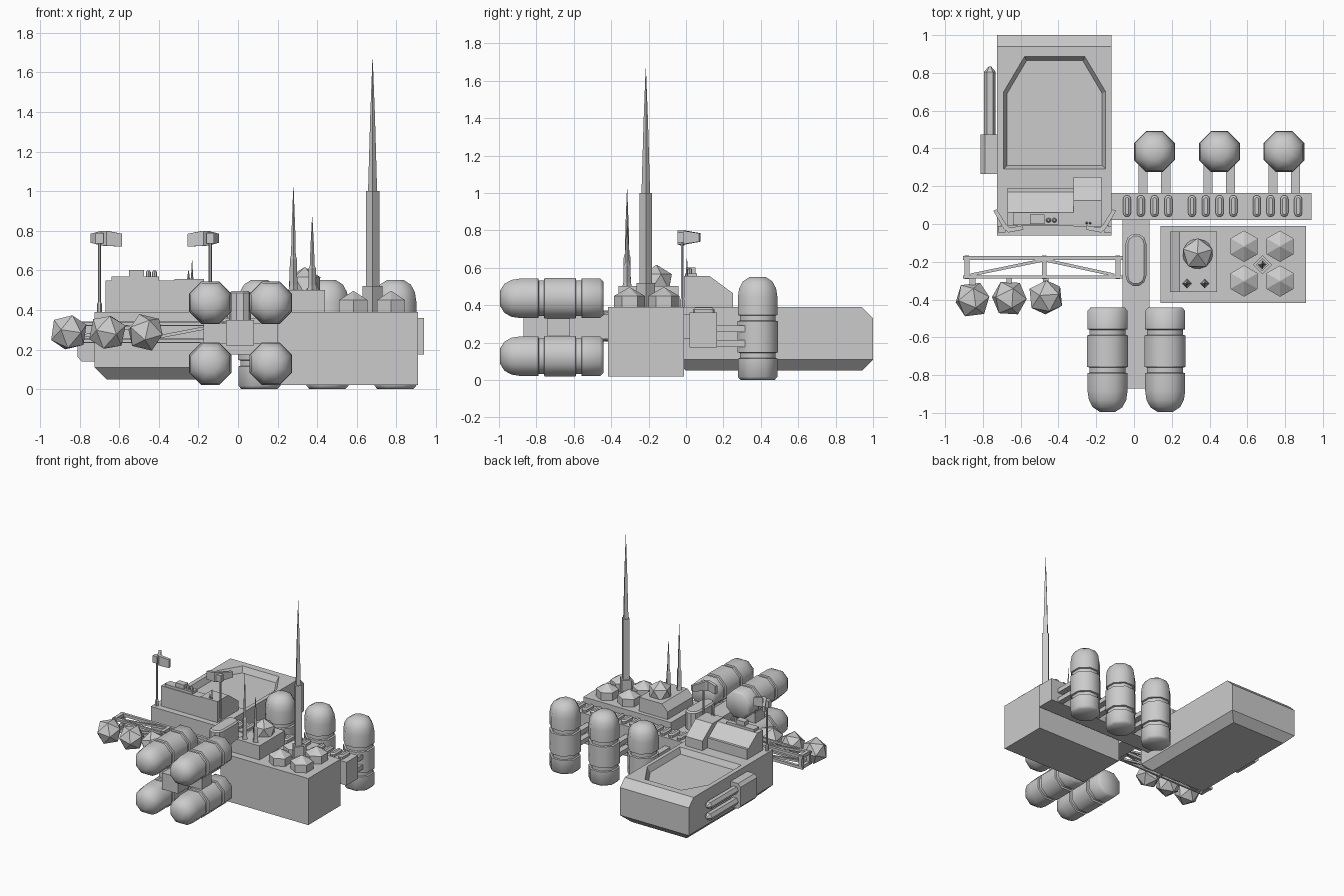
import bpy, bmesh, math
from mathutils import Vector, Matrix, Euler

if "Cube" in bpy.data.objects:
    bpy.data.objects.remove(bpy.data.objects["Cube"])


def finish(name, bm, smooth=None):
    bmesh.ops.recalc_face_normals(bm, faces=bm.faces)
    me = bpy.data.meshes.new(name)
    bm.to_mesh(me)
    bm.free()
    ob = bpy.data.objects.new(name, me)
    bpy.context.collection.objects.link(ob)
    if smooth:
        me.shade_smooth()
        me.set_sharp_from_angle(angle=math.radians(smooth))
    return ob


def loft(name, rings, smooth=None, mat=None):
    """Skin a stack of equal-length rings and cap both ends."""
    bm = bmesh.new()
    vs = [[bm.verts.new(p) for p in r] for r in rings]
    n = len(rings[0])
    for a, b in zip(vs, vs[1:]):
        for i in range(n):
            j = (i + 1) % n
            bm.faces.new((a[i], a[j], b[j], b[i]))
    bm.faces.new(vs[0])
    bm.faces.new(vs[-1])
    if mat:
        bm.transform(mat)
    return finish(name, bm, smooth)


def rect(x0, x1, y0, y1, z):
    return [(x0, y0, z), (x1, y0, z), (x1, y1, z), (x0, y1, z)]


def box(name, x0, x1, y0, y1, z0, z1):
    return loft(name, [rect(x0, x1, y0, y1, z0), rect(x0, x1, y0, y1, z1)])


def side_prism(name, yz, x0, x1):
    return loft(name, [[(x, y, z) for y, z in yz] for x in (x0, x1)])


def turned(name, profile, n, loc, rot=(0, 0, 0), phase=0.0, smooth=None):
    """Low-sided solid of revolution from (radius, height) points."""
    rings = [[(r * math.cos(phase + i * math.tau / n), r * math.sin(phase + i * math.tau / n), h)
              for i in range(n)] for r, h in profile]
    return loft(name, rings, smooth, Matrix.Translation(loc) @ Euler(rot).to_matrix().to_4x4())


def bar(name, a, b, t):
    """Square bar between two points."""
    a, b = Vector(a), Vector(b)
    m = Matrix.Translation(a) @ (b - a).to_track_quat('Z', 'Y').to_matrix().to_4x4()
    return loft(name, [rect(-t, t, -t, t, 0), rect(-t, t, -t, t, (b - a).length)], mat=m)


def raised_oval(name, cx, cy, w, l, z0, z1):
    def ring(k, z):
        r, s = w / 2 - k, l / 2 - w / 2
        return [(cx + r * math.cos(a), cy + r * math.sin(a) + (s if q < 6 else -s), z)
                for q in range(12) for a in [math.pi * (q if q < 6 else q - 1) / 5]]
    return loft(name, [ring(0, z0), ring(0, z1 - 0.01), ring(0.012, z1)])


def ico(name, loc, r, rot):
    bm = bmesh.new()
    bmesh.ops.create_icosphere(bm, subdivisions=1, radius=r,
                               matrix=Matrix.Translation(loc) @ Euler(rot).to_matrix().to_4x4())
    return finish(name, bm)


# --- Cockpit hull with chamfered belly, nose and recessed deck
hull = loft("hull", [rect(-0.665, -0.18, 0.0, 0.94, 0.05), rect(-0.725, -0.12, -0.06, 1, 0.11),
                     rect(-0.725, -0.12, -0.06, 1, 0.33), rect(-0.725, -0.12, -0.06, 0.94, 0.39)])
deck = [(-0.69, 0.29), (-0.15, 0.29), (-0.15, 0.70), (-0.26, 0.886), (-0.58, 0.886), (-0.69, 0.70)]
cx, cy = -0.42, 0.58
cutter = loft("deck_cutter", [[(cx + (x - cx) * k, cy + (y - cy) * k, z) for x, y in deck]
                              for k, z in ((0.93, 0.345), (1.0, 0.39), (1.0, 0.45))])
cutter.hide_render = True
cutter.hide_viewport = True
mod = hull.modifiers.new("deck_recess", 'BOOLEAN')
mod.operation = 'DIFFERENCE'
mod.solver = 'EXACT'
mod.object = cutter

# --- Cab, roof console, whiskers
side_prism("cab", [(-0.01, 0.38), (-0.01, 0.55), (0.06, 0.55), (0.17, 0.47), (0.19, 0.47), (0.19, 0.38)],
           -0.67, -0.175)
side_prism("cab_side_seat", [(-0.012, 0.38), (-0.012, 0.557), (0.125, 0.557), (0.25, 0.465), (0.25, 0.38)],
           -0.32, -0.172)
box("roof_console", -0.64, -0.40, -0.005, 0.06, 0.54, 0.57)
box("roof_unit", -0.55, -0.475, 0.0, 0.05, 0.56, 0.603)
for x in (-0.453, -0.422):
    turned("roof_knob", [(0.013, 0.56), (0.013, 0.59), (0.006, 0.6)], 8, (x, 0.02, 0))
for x, top in ((-0.25, 0.6), (-0.232, 0.65)):
    turned("whisker", [(0.008, 0.55), (0.005, 0.575), (0.001, top)], 4, (x, 0.005, 0))

# --- Mast lamps: pole plus bent shade, mirrored about the hull
HX = -0.42
for s in (1, -1):
    mx = HX - s * 0.28
    turned("mast_pole", [(0.013, 0.38), (0.013, 0.43), (0.008, 0.44), (0.008, 0.75)], 6, (mx, -0.02, 0))
    box("mast_joint", mx - 0.02, mx + 0.02, -0.045, -0.01, 0.735, 0.79)
    outer = [(-0.325, 0.07), (-0.27, -0.025), (-0.245, -0.045), (-0.165, -0.03)]
    inner = [(-0.17, -0.008), (-0.24, -0.02), (-0.255, -0.005), (-0.307, 0.078)]
    pts = outer + inner
    lo = [0.74, 0.725, 0.725, 0.72, 0.72, 0.725, 0.725, 0.74]
    hi = [0.785, 0.8, 0.8, 0.785, 0.785, 0.8, 0.8, 0.785]
    loft("mast_shade", [[(HX + s * x, y, z) for (x, y), z in zip(pts, zs)] for zs in (lo, hi)])

# --- Twin-tube unit on the hull's left side
loft("tube_housing", [[(-0.72, y, 0.14), (-0.79, y, 0.14), (-0.812, y, 0.165), (-0.812, y, 0.315),
                       (-0.79, y, 0.34), (-0.72, y, 0.34)] for y in (0.265, 0.475)])
for z in (0.195, 0.285):
    turned("side_tube", [(0.031, 0), (0.031, 0.355), (0.006, 0.385)], 6, (-0.763, 0.45, z),
           (-math.pi / 2, 0, 0))

# --- Cross beam and spine with raised ovals
box("cross_beam", -0.13, 0.94, 0.02, 0.165, 0.175, 0.36)
box("spine_beam", -0.06, 0.082, -0.87, 0.03, 0.22, 0.35)
raised_oval("spine_hatch", 0.01, -0.19, 0.11, 0.28, 0.33, 0.495)
TX = (0.108, 0.452, 0.795)
for x in TX:
    for k in range(4):
        raised_oval("beam_oval", x - 0.145 + 0.073 * k, 0.095, 0.042, 0.115, 0.35, 0.388)

# --- Tanks: three upright, four lying
tank = [(0.098, 0), (0.115, 0.018), (0.115, 0.115), (0.103, 0.118), (0.103, 0.145), (0.117, 0.148),
        (0.117, 0.315), (0.103, 0.318), (0.103, 0.345), (0.115, 0.348), (0.115, 0.44), (0.107, 0.49),
        (0.085, 0.528), (0.045, 0.552)]
for x in TX:
    turned("upright_tank", tank, 8, (x, 0.383, 0), phase=math.pi / 8, smooth=50)
    for dx in (-0.06, 0.06):
        for z in (0.195, 0.275):
            box("tank_strut", x + dx - 0.024, x + dx + 0.024, 0.15, 0.35, z - 0.018, z + 0.018)
for x in (-0.14, 0.165):
    for z in (0.437, 0.128):
        turned("lying_tank", tank, 8, (x, -0.442, z), (math.pi / 2, 0, 0), math.pi / 8, 50)
    box("tank_link", x - 0.035, x + 0.035, -0.74, -0.62, 0.15, 0.42)
box("tank_yoke", -0.14, 0.165, -0.74, -0.62, 0.23, 0.335)

# --- Cargo container and roof fittings
box("container", 0.14, 0.91, -0.417, -0.01, 0.02, 0.39)
loft("equipment_box", [[(0.19, y, 0.38), (0.44, y, 0.38), (0.44, y, 0.502), (0.24, y, 0.502),
                        (0.19, y, 0.45)] for y in (-0.36, -0.04)])
ico("sensor_ball", (0.337, -0.158, 0.525), 0.092, (0, 0, 0.3))
for x, top in ((0.28, 1.02), (0.375, 0.87)):
    h = top - 0.5
    turned("thin_antenna", [(0.025, 0.5), (0.02, 0.525), (0.018, 0.5 + h * 0.3), (0.012, 0.5 + h * 0.34),
                            (0.009, 0.5 + h * 0.6), (0.001, top)], 4, (x, -0.315, 0))
turned("tall_antenna", [(0.05, 0.38), (0.05, 0.52), (0.034, 0.52), (0.034, 1.0), (0.023, 1.0),
                        (0.012, 1.38), (0.001, 1.665)], 4, (0.68, -0.215, 0))
for x in (0.583, 0.773):
    for y in (-0.118, -0.302):
        turned("vent_pad", [(0.083, 0.38), (0.083, 0.45), (0.004, 0.495)], 6, (x, y, 0), phase=math.pi / 6)

# --- Left truss carrying three faceted balls
for z in (0.245, 0.33):
    for y, t in ((-0.18, 0.011), (-0.28, 0.008)):
        bar("truss_chord", (-0.905, y, z), (-0.05, y, z), t)
    for x in (-0.885, -0.475, -0.085):
        bar("truss_post", (x, -0.18, z), (x, -0.28, z), 0.013)
    for x in (-0.865, -0.105):
        bar("truss_brace", (-0.475, -0.19, z), (x, -0.27, z), 0.008)
for x in (-0.885, -0.475, -0.085):
    for y in (-0.18, -0.28):
        bar("truss_upright", (x, y, 0.245), (x, y, 0.33), 0.012)
for x0, x1 in ((-0.885, -0.475), (-0.475, -0.085)):
    bar("truss_diagonal", (x0, -0.28, 0.25), (x1, -0.28, 0.325), 0.008)
for i, (x, y) in enumerate(((-0.855, -0.40), (-0.66, -0.392), (-0.467, -0.388))):
    ico("faceted_ball", (x, y, 0.287), 0.098, (0.5 + i * 0.7, 0.3 * i, 0.4 + i))
    bar("ball_mount", (x, -0.28, 0.287), (x, y, 0.287), 0.015)
